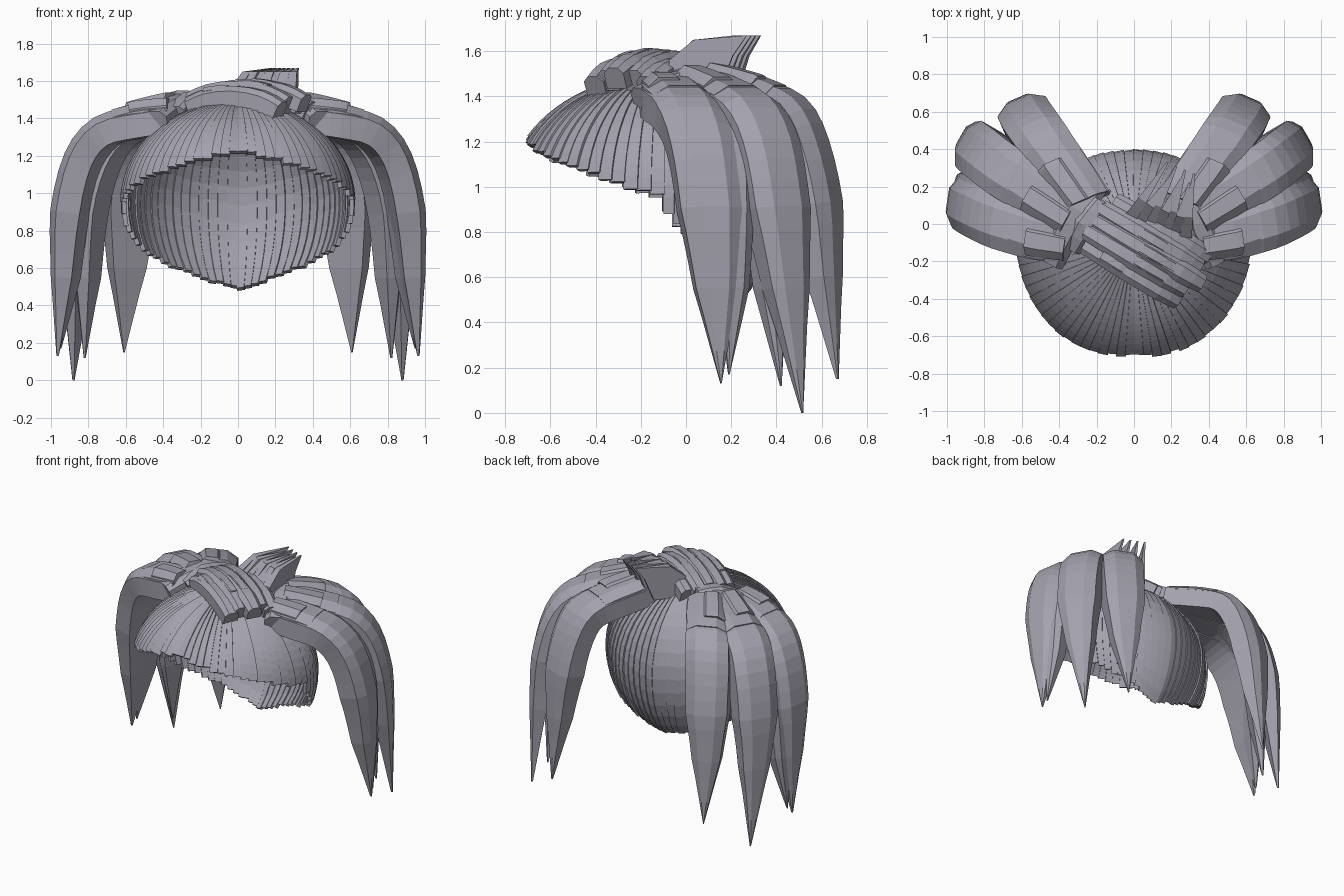
import bpy, bmesh, math, random
from mathutils import Vector

random.seed(4)
if "Cube" in bpy.data.objects:
    bpy.data.objects.remove(bpy.data.objects["Cube"])

UP = Vector((0, 0, 1))
ASH = (0.37, 0.36, 0.42, 1)
hair = bpy.data.materials.new("ash_grey_hair")
hair.use_nodes = True
hair.diffuse_color = ASH
hair.node_tree.nodes["Principled BSDF"].inputs["Base Color"].default_value = ASH


def finish(name, bm, mirror=False, fix=True):
    if fix:
        bmesh.ops.recalc_face_normals(bm, faces=bm.faces)
    mesh = bpy.data.meshes.new(name)
    bm.to_mesh(mesh)
    bm.free()
    mesh.materials.append(hair)
    ob = bpy.data.objects.new(name, mesh)
    bpy.context.collection.objects.link(ob)
    if mirror:
        ob.modifiers.new("mirror", "MIRROR").use_clip = False
    return ob


def smooth_path(values, steps):
    """Catmull-Rom through vectors."""
    ext = [values[0] * 2 - values[1]] + values + [values[-1] * 2 - values[-2]]
    out = []
    for i in range(1, len(ext) - 2):
        a, b, c, d = ext[i - 1:i + 3]
        for s in range(steps):
            t = s / steps
            out.append(0.5 * (2 * b + (c - a) * t + (2 * a - 5 * b + 4 * c - d) * t * t
                              + (3 * b - a - 3 * c + d) * t ** 3))
    return out + [values[-1]]


# Faceted outside, flat inside
LOCK = [(-.5, -.5), (-.5, .25), (-.25, .5), (.25, .5), (.5, .25), (.5, -.5)]


def sweep(bm, path, out, widths, thick, steps=3):
    """Sweep the lock section along a path, its width following the list."""
    side = UP.cross(Vector((out[0], out[1], 0)).normalized())
    pts = smooth_path([Vector(p) for p in path], steps)
    n = len(pts) - 1
    rings = []
    for i, p in enumerate(pts):
        tangent = (pts[min(i + 1, n)] - pts[max(i - 1, 0)]).normalized()
        normal = tangent.cross(side).normalized()
        f = i / n * (len(widths) - 1)
        k = min(int(f), len(widths) - 2)
        w = widths[k] + (widths[k + 1] - widths[k]) * (f - k)
        th = thick * min(1, 0.05 + w / max(widths))
        rings.append([bm.verts.new(p + side * u * w + normal * v * th) for u, v in LOCK])
    for a, b in zip(rings, rings[1:]):
        for j in range(len(LOCK)):
            m = (j + 1) % len(LOCK)
            bm.faces.new((a[j], a[m], b[m], b[j]))
    bm.faces.new(rings[0])
    bm.faces.new(rings[-1])


# Cap: shingled strips radiating from the crown, open at the face
CENTRE = Vector((0, -0.1, 0.95))
STRIPS, ROWS = 72, 14


def cap_point(az, polar, grow):
    ry = 0.7 if math.cos(az) > 0 else 0.5
    low = polar > math.pi / 2
    spread = math.sin(polar) ** (0.85 if low else 1)
    return CENTRE + grow * Vector((0.63 * spread * math.sin(az),
                                   -ry * spread * math.cos(az),
                                   (0.6 if low else 0.55) * math.cos(polar)))


def rim(az):
    d = abs(math.degrees(az))
    if d < 90:
        return 60 + 30 * (d / 90) ** 1.3
    return 90 + 52 * ((d - 90) / 90) ** 0.6


bm = bmesh.new()
for s in range(STRIPS):
    a0 = -math.pi + 2 * math.pi * s / STRIPS
    a1 = a0 + 2 * math.pi / STRIPS * 1.1
    mid = (a0 + a1) / 2
    lip = math.radians(rim(mid) + random.uniform(-1, 1))
    lift = random.uniform(-0.004, 0.004)
    # the raised edge of each strip faces away from the fringe middle
    g0, g1 = (1.0, 0.988) if mid < 0 else (0.988, 1.0)
    rows = []
    for r in range(ROWS + 1):
        polar = 0.03 + (lip - 0.03) * r / ROWS
        rows.append([bm.verts.new(cap_point(a0, polar, g0 + lift)),
                     bm.verts.new(cap_point(a1, polar, g1 + lift))])
    for a, b in zip(rows, rows[1:]):
        bm.faces.new((a[0], b[0], b[1], a[1]))
cap = finish("hair_cap", bm, fix=False)
shell = cap.modifiers.new("thickness", "SOLIDIFY")
shell.thickness = 0.025
shell.offset = -1

# Pigtails: drooping pointed locks, with blunt overlapping cuffs at the roots
FULL = [.26, .28, .29, .29, .28, .19, .005]
SLIM = [.12, .14, .16, .17, .17, .13, .005]
locks = [
    ("front_lock", (1, 0.15), FULL,
     [(.36, -.08, 1.4), (.53, -.05, 1.38), (.72, .01, 1.33), (.84, .07, 1.18),
      (.91, .11, .9), (.935, .135, .55), (.965, .155, .13)]),
    ("middle_lock", (.87, .5), FULL,
     [(.33, .05, 1.43), (.52, .17, 1.38), (.69, .28, 1.33), (.79, .36, 1.18),
      (.85, .41, .9), (.87, .45, .55), (.88, .515, 0)]),
    ("back_lock", (.4, .92), FULL,
     [(.25, .12, 1.44), (.38, .3, 1.39), (.49, .45, 1.33), (.55, .53, 1.18),
      (.585, .59, .92), (.6, .62, .6), (.61, .67, .15)]),
    ("front_inner_lock", (1, 0.3), SLIM,
     [(.36, .04, 1.4), (.52, .1, 1.37), (.69, .16, 1.31), (.81, .2, 1.16),
      (.88, .21, .9), (.91, .21, .55), (.95, .19, .17)]),
    ("middle_inner_lock", (.87, .5), SLIM,
     [(.33, .08, 1.4), (.48, .2, 1.37), (.62, .29, 1.31), (.72, .34, 1.16),
      (.79, .36, .9), (.81, .38, .55), (.82, .42, .12)]),
]
for name, out, widths, path in locks:
    bm = bmesh.new()
    sweep(bm, path, out, widths, .17 if widths is FULL else .13)
    finish(name, bm, mirror=True)

for name, out, widths, path in locks[:3]:
    bm = bmesh.new()
    for shift, size, reach, lift in ((0, .27, .6, .015), (-.04, .17, .1, .03)):
        side = UP.cross(Vector((*out, 0)).normalized()) * shift
        a, b, c = [Vector(p) + side + UP * lift for p in path[:3]]
        sweep(bm, [a, a.lerp(b, .5), b, b.lerp(c, reach)], out,
              [size * .9, size, size], .17, 2)
    finish(name.replace("lock", "cuff"), bm, mirror=True)

# Root bands wrapping the pigtail bases
bm = bmesh.new()
sweep(bm, [(.44, -.2, 1.38), (.38, -.06, 1.43), (.3, .08, 1.46), (.2, .2, 1.45)],
      (-.5, .87), [.14, .17, .17, .12], .14, 2)
sweep(bm, [(.33, -.13, 1.43), (.26, .0, 1.49), (.17, .12, 1.49)],
      (-.5, .87), [.1, .14, .11], .1, 2)
finish("pigtail_root_band", bm, mirror=True)

# Bun: parallel arched locks lying diagonally across the crown
along, across = Vector((.86, -.51, 0)), Vector((.51, .86, 0))
bm = bmesh.new()
for k in range(-2, 3):
    base = Vector((.06, -.14, 0)) + across * k * .07
    half = .32 - .02 * abs(k)
    slide = random.uniform(-.03, .03)
    drop = .009 * k * k
    path = [base + along * (half * f + slide) + UP * (z - drop)
            for f, z in ((-1, 1.5), (-.6, 1.54), (0, 1.555), (.6, 1.53), (1, 1.48))]
    sweep(bm, path, along, [.1, .11, .12, .12, .1], .11, 2)
    # shorter overlapping layer
    start = random.uniform(-.7, -.2)
    path = [base + along * (half * (start + f)) + UP * (z - drop)
            for f, z in ((0, 1.56), (.4, 1.568), (.8, 1.55))]
    sweep(bm, path, along, [.08, .09, .08], .09, 2)
finish("crown_bun", bm)

# Tuft: fan of upright pointed blades behind the bun
BLADE = [(-.1, 1.42), (-.1, 1.56), (.25, 1.65), (1, 1.67), (.8, 1.58), (.6, 1.42)]
COUNT = 7
bm = bmesh.new()
for i in range(COUNT):
    f = i / (COUNT - 1)
    root = Vector((.0 + .28 * f, .06 - .1 * f, 0))
    tip = Vector((.18 + .14 * f, .33 - .06 * f - .06 * (i % 2), 0))
    run = tip - root
    half = UP.cross(run).normalized() * .026
    sides = []
    for sign in (-1, 1):
        sides.append([bm.verts.new(root + run * u + half * sign * (1.2 - u) + UP * z)
                      for u, z in BLADE])
    a, b = sides
    for j in range(len(BLADE)):
        m = (j + 1) % len(BLADE)
        bm.faces.new((a[j], a[m], b[m], b[j]))
    bm.faces.new(a)
    bm.faces.new(b)
finish("crown_tuft", bm)
